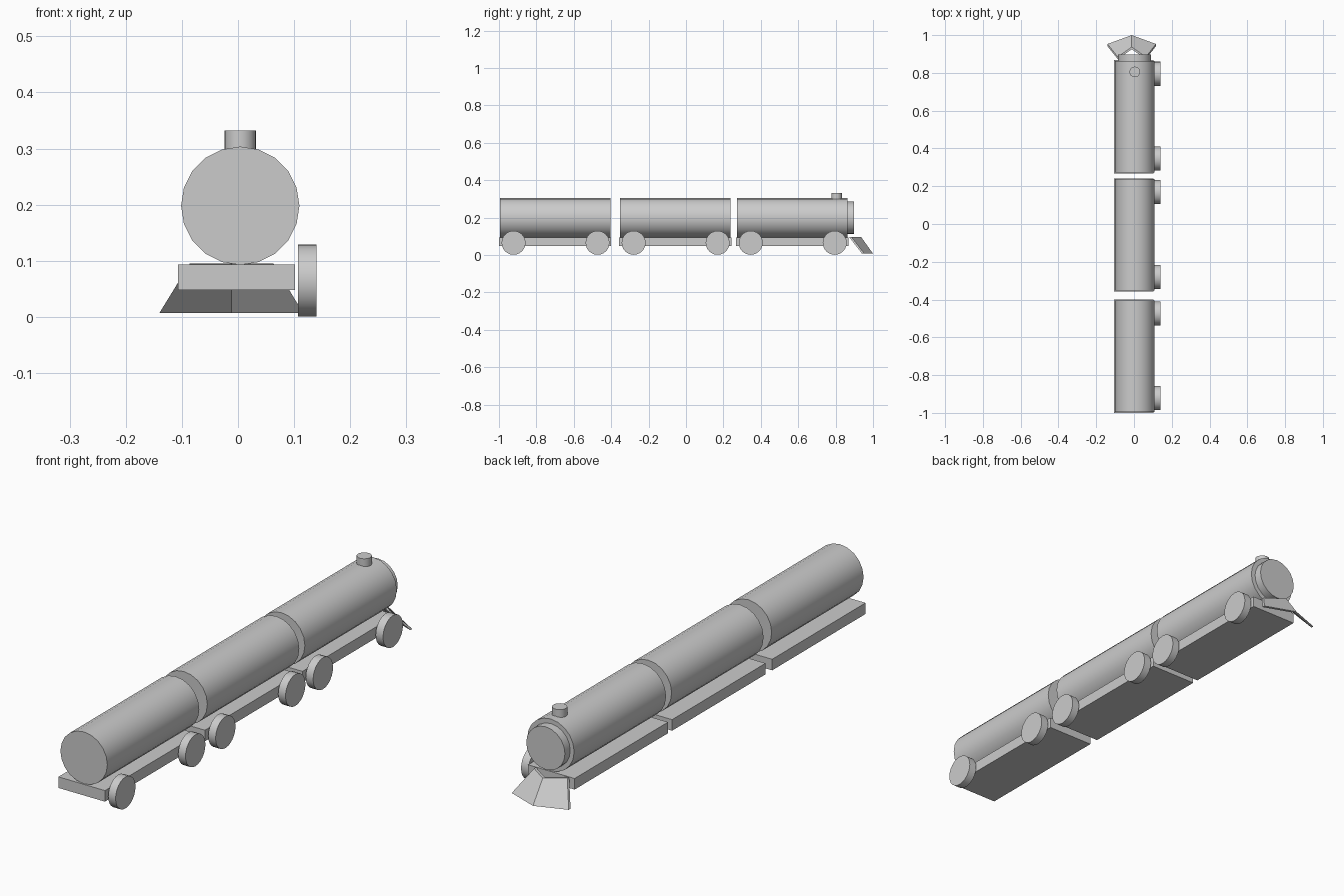
import bpy, bmesh, math
from mathutils import Matrix

if "Cube" in bpy.data.objects:
    bpy.data.objects.remove(bpy.data.objects["Cube"])


def finish(name, bm, smooth=False):
    bmesh.ops.recalc_face_normals(bm, faces=bm.faces[:])
    mesh = bpy.data.meshes.new(name)
    bm.to_mesh(mesh)
    bm.free()
    ob = bpy.data.objects.new(name, mesh)
    bpy.context.collection.objects.link(ob)
    if smooth:
        bpy.ops.object.select_all(action='DESELECT')
        ob.select_set(True)
        bpy.context.view_layer.objects.active = ob
        bpy.ops.object.shade_smooth_by_angle(angle=math.radians(35))
    return ob


def cylinder(name, centre, radius, length, axis, sides=20):
    rot = {'X': Matrix.Rotation(math.pi / 2, 4, 'Y'),
           'Y': Matrix.Rotation(math.pi / 2, 4, 'X'),
           'Z': Matrix.Identity(4)}[axis]
    bm = bmesh.new()
    bmesh.ops.create_cone(bm, cap_ends=True, segments=sides, radius1=radius, radius2=radius,
                          depth=length, matrix=Matrix.Translation(centre) @ rot)
    return finish(name, bm, True)


def box(name, lo, hi):
    size = [b - a for a, b in zip(lo, hi)]
    mid = [(a + b) / 2 for a, b in zip(lo, hi)]
    bm = bmesh.new()
    bmesh.ops.create_cube(bm, size=1,
                          matrix=Matrix.Translation(mid) @ Matrix.Diagonal((*size, 1)))
    return finish(name, bm)


# Three cars: tank, flat chassis and two wheels on the right side
for label, y in (("rear_car", -0.995), ("middle_car", -0.353), ("engine", 0.273)):
    cylinder(label + "_tank", (0.004, y + 0.295, 0.198), 0.1055, 0.59, 'Y')
    box(label + "_chassis", (-0.107, y - 0.005, 0.048), (0.102, y + 0.595, 0.093))
    for end, offset in (("rear", 0.073), ("front", 0.522)):
        cylinder(f"{label}_{end}_wheel", (0.1235, y + offset, 0.065), 0.064, 0.033, 'X', 24)

# Engine nose plate and chimney
cylinder("nose_plate", (0.003, 0.875, 0.198), 0.087, 0.044, 'Y')
cylinder("chimney", (0.004, 0.805, 0.302), 0.028, 0.06, 'Z', 24)

# V-shaped sloping plough: front sheet extruded backwards
top = [(-0.086, 0.885, 0.095), (-0.012, 0.937, 0.095), (0.063, 0.885, 0.095)]
bottom = [(-0.14, 0.953, 0.007), (-0.012, 1.0, 0.007), (0.116, 0.953, 0.007)]
bm = bmesh.new()
t = [bm.verts.new(p) for p in top]
b = [bm.verts.new(p) for p in bottom]
sheet = [bm.faces.new((t[i], t[i + 1], b[i + 1], b[i])) for i in range(2)]
back = bmesh.ops.extrude_face_region(bm, geom=sheet, use_keep_orig=True)
bmesh.ops.translate(bm, vec=(0, -0.012, 0),
                    verts=[g for g in back["geom"] if isinstance(g, bmesh.types.BMVert)])
finish("plough", bm)
